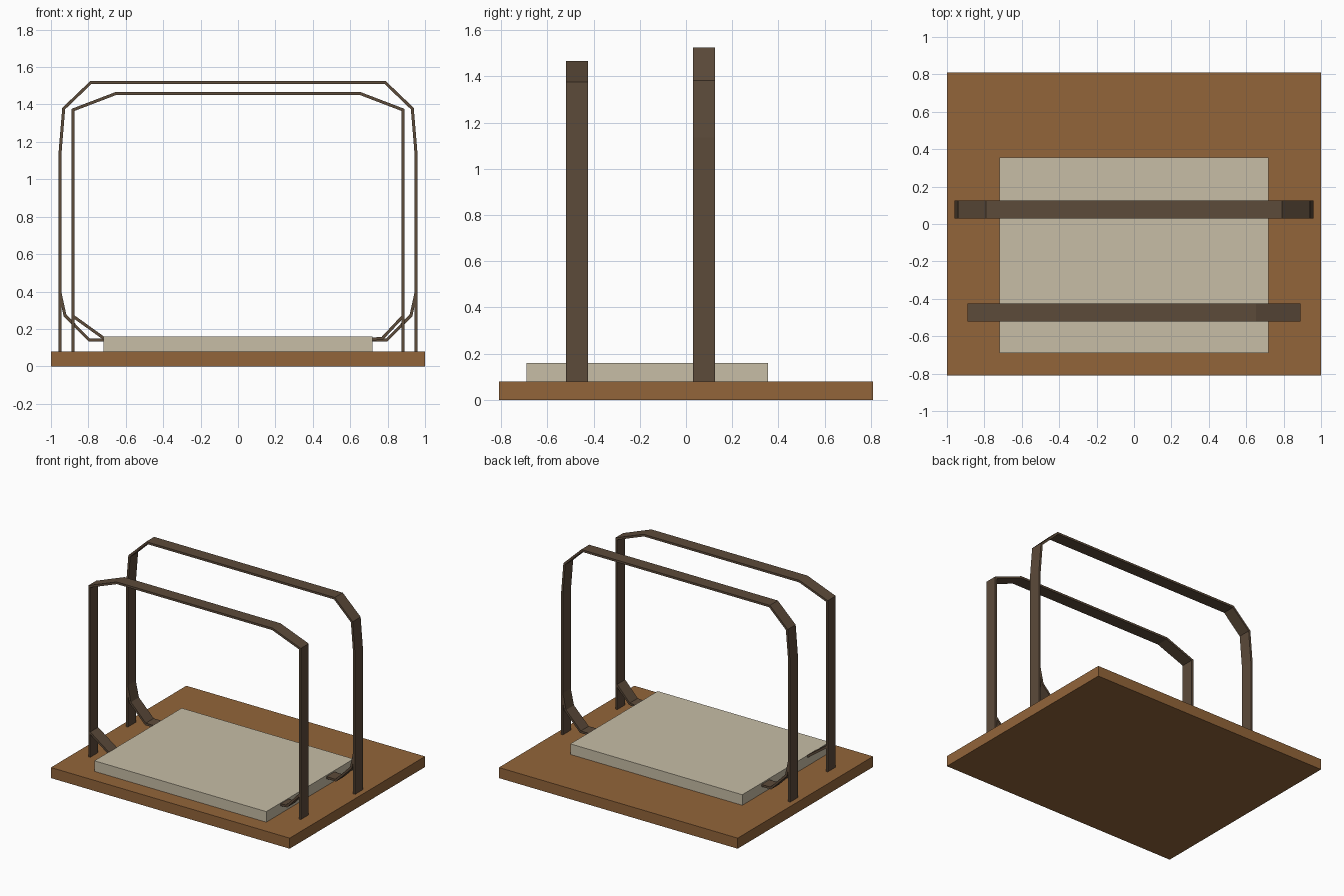
import bpy
import bmesh
from mathutils import Vector

if "Cube" in bpy.data.objects:
    bpy.data.objects.remove(bpy.data.objects["Cube"])


def material(name, rgb):
    m = bpy.data.materials.new(name)
    m.use_nodes = True
    m.diffuse_color = (*rgb, 1)
    m.node_tree.nodes["Principled BSDF"].inputs["Base Color"].default_value = (*rgb, 1)
    return m


WOOD = material("warm wood", (0.29, 0.13, 0.042))
CREAM = material("cream pad", (0.57, 0.51, 0.38))
STRAP = material("dark brown strap", (0.107, 0.069, 0.042))


def finish(bm, name, mat):
    bmesh.ops.recalc_face_normals(bm, faces=bm.faces)
    mesh = bpy.data.meshes.new(name)
    bm.to_mesh(mesh)
    bm.free()
    mesh.materials.append(mat)
    obj = bpy.data.objects.new(name, mesh)
    bpy.context.collection.objects.link(obj)
    return obj


def slab(name, low, high, mat):
    low, high = Vector(low), Vector(high)
    bm = bmesh.new()
    bmesh.ops.create_cube(bm, size=1)
    bmesh.ops.scale(bm, vec=high - low, verts=bm.verts)
    bmesh.ops.translate(bm, vec=(low + high) / 2, verts=bm.verts)
    finish(bm, name, mat)


def strip(name, path, y0, y1, thick=0.016):
    """Flat band following an x-z centre line with mitred bends."""
    pts = [Vector(p) for p in path]
    bm = bmesh.new()
    rings = []
    for i, p in enumerate(pts):
        dirs = []
        if i > 0:
            dirs.append((p - pts[i - 1]).normalized())
        if i < len(pts) - 1:
            dirs.append((pts[i + 1] - p).normalized())
        normals = [Vector((-d.y, d.x)) for d in dirs]
        miter = sum(normals, Vector((0, 0))).normalized()
        off = miter * (thick / 2 / miter.dot(normals[0]))
        a, b = p + off, p - off
        rings.append([bm.verts.new(c) for c in (
            (a.x, y0, a.y), (b.x, y0, b.y), (b.x, y1, b.y), (a.x, y1, a.y))])
    for r, s in zip(rings, rings[1:]):
        for k in range(4):
            n = (k + 1) % 4
            bm.faces.new((r[k], r[n], s[n], s[k]))
    bm.faces.new(rings[0])
    bm.faces.new(rings[-1])
    finish(bm, name, STRAP)


def mirrored(half):
    return half + [(-x, z) for x, z in reversed(half)]


# Base board and pad
slab("base_board", (-1, -0.81, 0), (1, 0.81, 0.08), WOOD)
slab("pad", (-0.72, -0.69, 0.08), (0.72, 0.355, 0.16), CREAM)

# Tall hoops
BACK = (0.03, 0.125)
FRONT = (-0.52, -0.425)
strip("back_hoop", mirrored([(0.952, 0.08), (0.952, 1.135), (0.932, 1.378), (0.787, 1.517)]), *BACK)
strip("front_hoop", mirrored([(0.882, 0.08), (0.882, 1.371), (0.652, 1.459)]), *FRONT)

# Short braces from the hoops to the pad
for side, s in (("left", 1), ("right", -1)):
    brace = [(0.952, 0.395), (0.925, 0.272), (0.797, 0.142), (0.71, 0.142)]
    strip(f"back_{side}_brace", [(s * x, z) for x, z in brace], *BACK)
strip("front_left_brace", [(0.882, 0.268), (0.772, 0.15), (0.71, 0.145)], *FRONT)
strip("front_right_brace", [(-0.882, 0.268), (-0.71, 0.145)], *FRONT)
